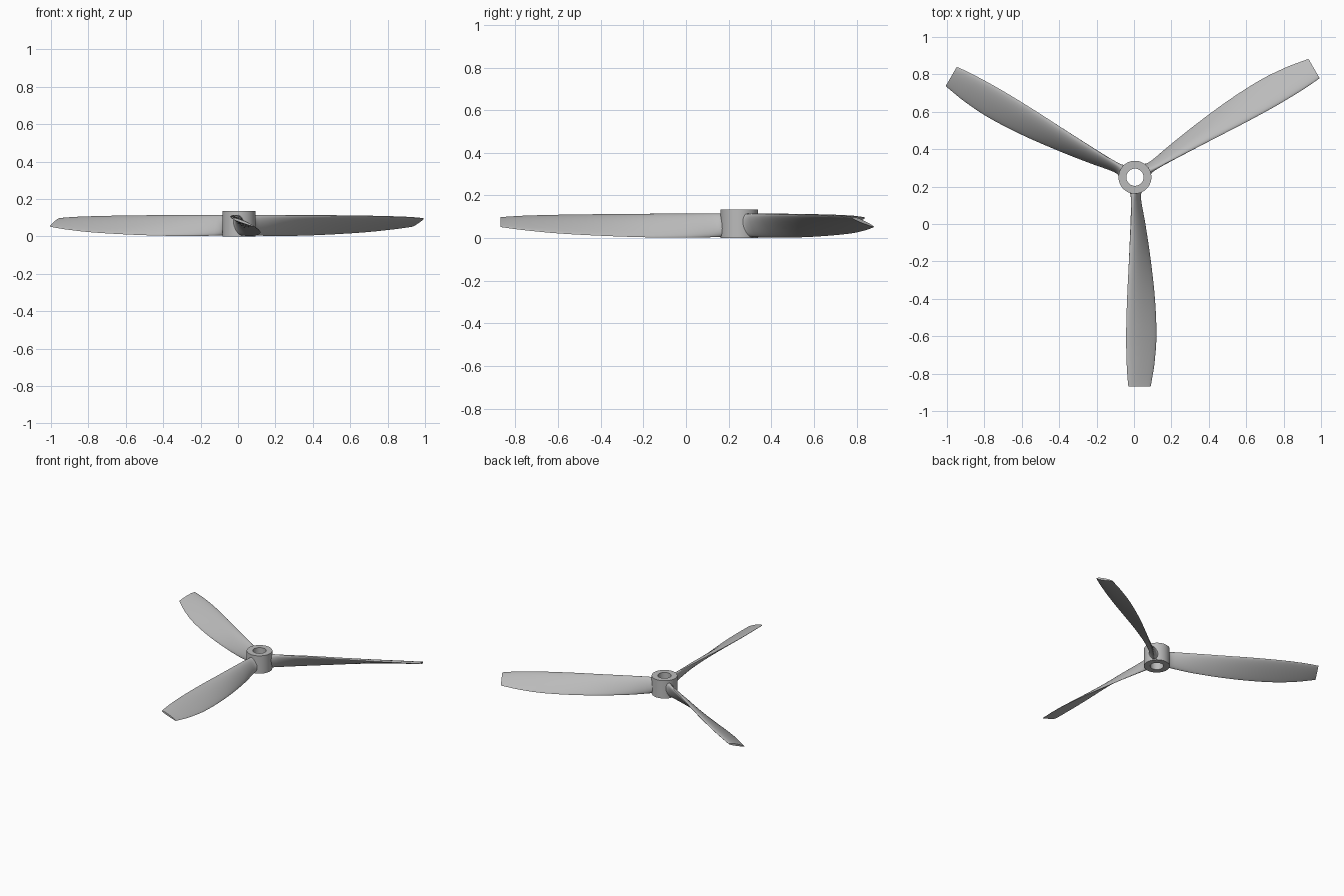
import bpy, bmesh, math
from mathutils import Matrix, Vector

if "Cube" in bpy.data.objects:
    bpy.data.objects.remove(bpy.data.objects["Cube"])

HUB = Vector((0.005, 0.25, 0.0))

grey = bpy.data.materials.new("grey metal")
grey.diffuse_color = (0.5, 0.5, 0.5, 1)
grey.use_nodes = True
grey.node_tree.nodes["Principled BSDF"].inputs["Base Color"].default_value = grey.diffuse_color

# Blade stations: radius, high edge x, z, low edge x, z, thickness
STATIONS = [
    (0.060, -0.010, 0.114, 0.015, 0.006, 0.090),
    (0.078, -0.010, 0.114, 0.016, 0.006, 0.066),
    (0.095, -0.012, 0.114, 0.020, 0.005, 0.048),
    (0.130, -0.015, 0.114, 0.028, 0.004, 0.038),
    (0.250, -0.022, 0.113, 0.054, 0.002, 0.032),
    (0.450, -0.032, 0.111, 0.085, 0.004, 0.028),
    (0.650, -0.042, 0.109, 0.107, 0.011, 0.025),
    (0.850, -0.047, 0.106, 0.115, 0.022, 0.022),
    (1.000, -0.044, 0.102, 0.104, 0.036, 0.019),
    (1.080, -0.039, 0.098, 0.091, 0.046, 0.016),
    (1.120, -0.035, 0.095, 0.084, 0.052, 0.014),
]


def smooth_stations(rows, steps=4):
    """Cubic interpolation between the stations."""
    out = []
    for i in range(len(rows) - 1):
        p = [rows[max(0, min(len(rows) - 1, i + k))] for k in (-1, 0, 1, 2)]
        h = p[2][0] - p[1][0]
        for s in range(steps):
            t = s / steps
            row = [p[1][0] + h * t]
            for c in range(1, 6):
                m1 = (p[2][c] - p[0][c]) / (p[2][0] - p[0][0]) * h
                m2 = (p[3][c] - p[1][c]) / (p[3][0] - p[1][0]) * h
                row.append((2*t**3 - 3*t**2 + 1) * p[1][c] + (t**3 - 2*t**2 + t) * m1
                           + (3*t**2 - 2*t**3) * p[2][c] + (t**3 - t**2) * m2)
            out.append(row)
    return out + [rows[-1]]


def section(row, n=28):
    """Twisted aerofoil, fuller towards the high edge and on its upper side."""
    r, xa, za, xb, zb, thick = row
    a, b = Vector((xa, -r, za)), Vector((xb, -r, zb))
    chord = b - a
    normal = Vector((-chord.z, 0, chord.x)).normalized()
    lift = min(1.0, max(0.0, (r - 0.1) / 0.25))
    pts = []
    for k in range(n):
        ang = 2 * math.pi * k / n
        u = (1 - math.cos(ang)) / 2
        side = math.sin(ang) * (1 + 0.35 * lift * math.cos(ang))
        side *= 1 + 0.35 * lift * (1 if side > 0 else -1)
        pts.append(a + chord * u + normal * side * thick / 2)
    return pts


def finish(name, bm):
    bmesh.ops.recalc_face_normals(bm, faces=bm.faces)
    mesh = bpy.data.meshes.new(name)
    bm.to_mesh(mesh)
    bm.free()
    mesh.materials.append(grey)
    obj = bpy.data.objects.new(name, mesh)
    bpy.context.collection.objects.link(obj)
    bpy.ops.object.select_all(action='DESELECT')
    obj.select_set(True)
    bpy.context.view_layer.objects.active = obj
    bpy.ops.object.shade_smooth_by_angle(angle=math.radians(40))
    return obj


def bridge(bm, r1, r2):
    n = len(r1)
    for k in range(n):
        bm.faces.new((r1[k], r1[(k + 1) % n], r2[(k + 1) % n], r2[k]))


# Three blades around the hub
for i in range(3):
    bm = bmesh.new()
    rings = [[bm.verts.new(p) for p in section(row)] for row in smooth_stations(STATIONS)]
    for r1, r2 in zip(rings, rings[1:]):
        bridge(bm, r1, r2)
    bm.faces.new(rings[0])
    bm.faces.new(rings[-1])
    bm.transform(Matrix.Translation(HUB) @ Matrix.Rotation(i * math.tau / 3, 4, 'Z'))
    finish(f"blade_{i + 1}", bm)

# Hub with a through bore
bm = bmesh.new()
profile = [(0.088, 0.0), (0.088, 0.135), (0.046, 0.135), (0.046, 0.0)]
rings = [[bm.verts.new(HUB + Vector((r * math.cos(math.tau * k / 64),
                                     r * math.sin(math.tau * k / 64), z)))
          for k in range(64)] for r, z in profile]
for j in range(4):
    bridge(bm, rings[j], rings[(j + 1) % 4])
finish("hub", bm)
